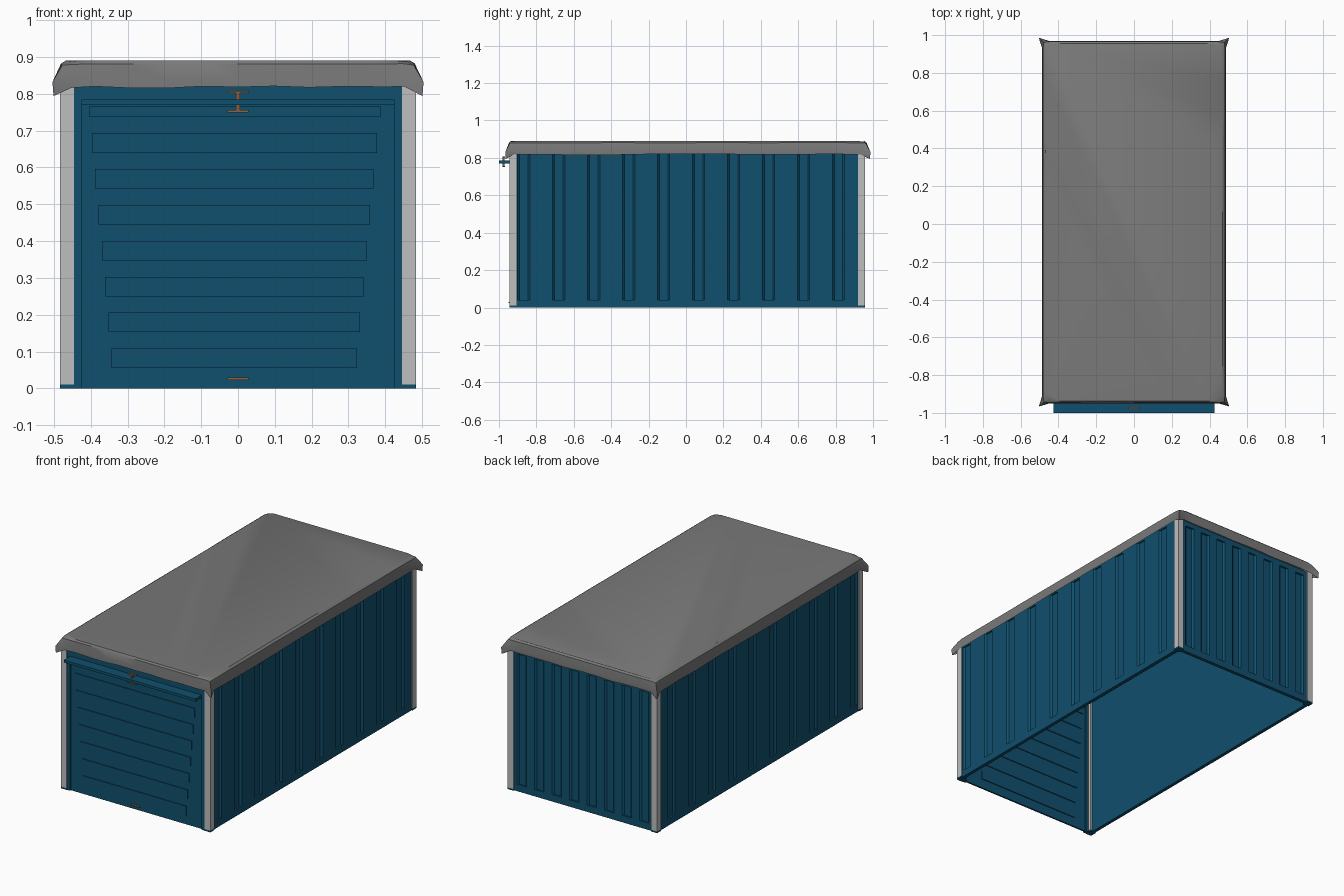
import bpy, bmesh, random
from mathutils import Vector

random.seed(4)
old = bpy.data.objects.get("Cube")
if old:
    bpy.data.objects.remove(old, do_unlink=True)


def material(name, rgb):
    m = bpy.data.materials.new(name)
    m.use_nodes = True
    m.diffuse_color = (*rgb, 1)
    bsdf = m.node_tree.nodes["Principled BSDF"]
    bsdf.inputs["Base Color"].default_value = (*rgb, 1)
    bsdf.inputs["Roughness"].default_value = 0.8
    return m


BLUE = material("steel blue", (0.005, 0.08, 0.155))
PALE = material("pale grey", (0.52, 0.52, 0.52))
GREY = material("canvas grey", (0.19, 0.19, 0.19))
BRONZE = material("bronze", (0.25, 0.13, 0.06))


def finish(name, bm, mat):
    bmesh.ops.recalc_face_normals(bm, faces=bm.faces)
    me = bpy.data.meshes.new(name)
    bm.to_mesh(me)
    bm.free()
    me.materials.append(mat)
    ob = bpy.data.objects.new(name, me)
    bpy.context.collection.objects.link(ob)
    return ob


def box(name, lo, hi, mat):
    """Box between two opposite corners."""
    bm = bmesh.new()
    bmesh.ops.create_cube(bm, size=1)
    lo, hi = Vector(lo), Vector(hi)
    for v in bm.verts:
        v.co = (lo + hi) / 2 + v.co * (hi - lo)
    return finish(name, bm, mat)


def prism(name, outline, z0, z1, mat):
    """Extrude a plan outline upwards."""
    bm = bmesh.new()
    face = bm.faces.new([bm.verts.new((x, y, z0)) for x, y in outline])
    top = bmesh.ops.extrude_face_region(bm, geom=[face])["geom"]
    for v in top:
        if isinstance(v, bmesh.types.BMVert):
            v.co.z = z1
    return finish(name, bm, mat)


def ribbed(start, end, first, pitch, rib, depth, thick):
    """Outline of a wall along s: recessed ribs outside, flat inside."""
    pts = [(start, 0)]
    s = first
    while s + rib < end:
        pts += [(s, 0), (s + 0.01, -depth), (s + rib - 0.01, -depth), (s + rib, 0)]
        s += pitch
    return pts + [(end, 0), (end, -thick), (start, -thick)]


SIDE_X, BACK_Y, FRONT_Y = 0.478, 0.95, -0.935
EDGE_X, EDGE_F, EDGE_B = 0.483, -0.945, 0.957
EAVE = 0.83

# Ribbed side walls with a plain strip along the bottom
for label, sx in (("left", 1), ("right", -1)):
    plan = ribbed(-0.91, 0.925, -0.9, 0.187, 0.065, 0.01, 0.02)
    prism(label + "_wall", [(sx * (SIDE_X + d), s) for s, d in plan], 0.04, EAVE, BLUE)
    box(label + "_bottom_strip", (sx * (SIDE_X - 0.02), -0.91, 0),
        (sx * SIDE_X, 0.925, 0.04), BLUE)

# Ribbed back wall
plan = ribbed(-0.45, 0.45, -0.425, 0.113, 0.06, 0.01, 0.02)
prism("back_wall", [(s, BACK_Y + d) for s, d in plan], 0.04, 0.8, BLUE)
for part, z0, z1 in (("bottom", 0, 0.04), ("top", 0.8, EAVE)):
    box("back_%s_strip" % part, (-0.45, BACK_Y - 0.02, z0), (0.45, BACK_Y, z1), BLUE)

# Corner posts on blue feet
for sx in (1, -1):
    for end, y0, y1 in (("front", EDGE_F, -0.905), ("back", 0.92, EDGE_B)):
        tag = "%s_%s" % (end, "left" if sx > 0 else "right")
        box(tag + "_post", (sx * 0.445, y0, 0.01), (sx * EDGE_X, y1, EAVE), PALE)
        box(tag + "_foot", (sx * 0.445, y0, 0), (sx * EDGE_X, y1, 0.01), BLUE)

# Front opening: jambs, door sheet and header
for label, sx in (("left", 1), ("right", -1)):
    box(label + "_jamb", (sx * 0.425, -0.92, 0), (sx * 0.447, EDGE_F + 0.002, EAVE), BLUE)
box("door", (-0.425, FRONT_Y, 0), (0.425, FRONT_Y + 0.01, 0.79), BLUE)
box("door_header", (-0.425, FRONT_Y - 0.006, 0.785), (0.425, FRONT_Y + 0.012, EAVE), BLUE)

# Pressed door slats, narrowing towards the ground, showing on both faces
for i in range(7):
    z = 0.055 + i * 0.0975
    half = 0.333 + i * 0.009
    box("door_slat_%d" % (i + 1), (-0.01 - half, FRONT_Y - 0.005, z),
        (half - 0.01, FRONT_Y + 0.015, z + 0.053), BLUE)
box("door_top_slat", (-0.405, FRONT_Y - 0.005, 0.738),
    (0.388, FRONT_Y + 0.015, 0.765), BLUE)

# Projecting ledge over the door, with small bronze fittings
box("door_ledge", (-0.425, -1.0, 0.77), (0.425, FRONT_Y, 0.785), BLUE)
box("ledge_stem", (-0.005, -0.98, 0.755), (0.005, -0.97, 0.805), BRONZE)
for name, y, z in (("upper_latch", -0.98, 0.805), ("lower_latch", -0.98, 0.753),
                   ("ground_latch", -0.95, 0.026)):
    box(name, (-0.028, y, z - 0.003), (0.028, y + 0.012, z + 0.003), BRONZE)

# Ceiling sheet under the cover
box("ceiling", (-0.475, -0.935, 0.822), (0.475, 0.945, 0.83), BLUE)

# Draped canvas cover: stacked rings with flared, drooping corners
def drape_ring(bm, hx, y0, y1, z, flare, drop, wobble):
    corners = [Vector(c) for c in ((-hx, y0, z), (hx, y0, z), (hx, y1, z), (-hx, y1, z))]
    ring = []
    for i, a in enumerate(corners):
        b = corners[(i + 1) % 4]
        along = (b - a).normalized()
        out = Vector((1 if a.x > 0 else -1, 1 if a.y > 0 else -1, 0))
        ring.append(bm.verts.new(a + out * flare - Vector((0, 0, drop))))
        length = (b - a).length
        steps = [0.035] + [length * k / 10 for k in range(1, 10)] + [length - 0.035]
        for s in steps:
            jitter = Vector((0, 0, random.uniform(-wobble, wobble)))
            ring.append(bm.verts.new(a + along * s + jitter))
    return ring


bm = bmesh.new()
rings = [drape_ring(bm, *r) for r in (
    (0.468, -0.938, 0.955, 0.89, -0.008, 0.003, 0),
    (0.481, -0.946, 0.965, 0.881, -0.004, 0.003, 0.001),
    (0.488, -0.95, 0.97, 0.84, 0.016, 0.008, 0.002),
    (0.487, -0.951, 0.97, 0.818, 0.014, 0.024, 0.003))]
bm.faces.new(rings[0])
for upper, lower in zip(rings, rings[1:]):
    n = len(upper)
    for i in range(n):
        j = (i + 1) % n
        bm.faces.new((upper[i], upper[j], lower[j], lower[i]))
cover = finish("canvas_cover", bm, GREY)

bpy.ops.object.select_all(action="DESELECT")
cover.select_set(True)
bpy.context.view_layer.objects.active = cover
bpy.ops.object.shade_smooth_by_angle(angle=0.6)
